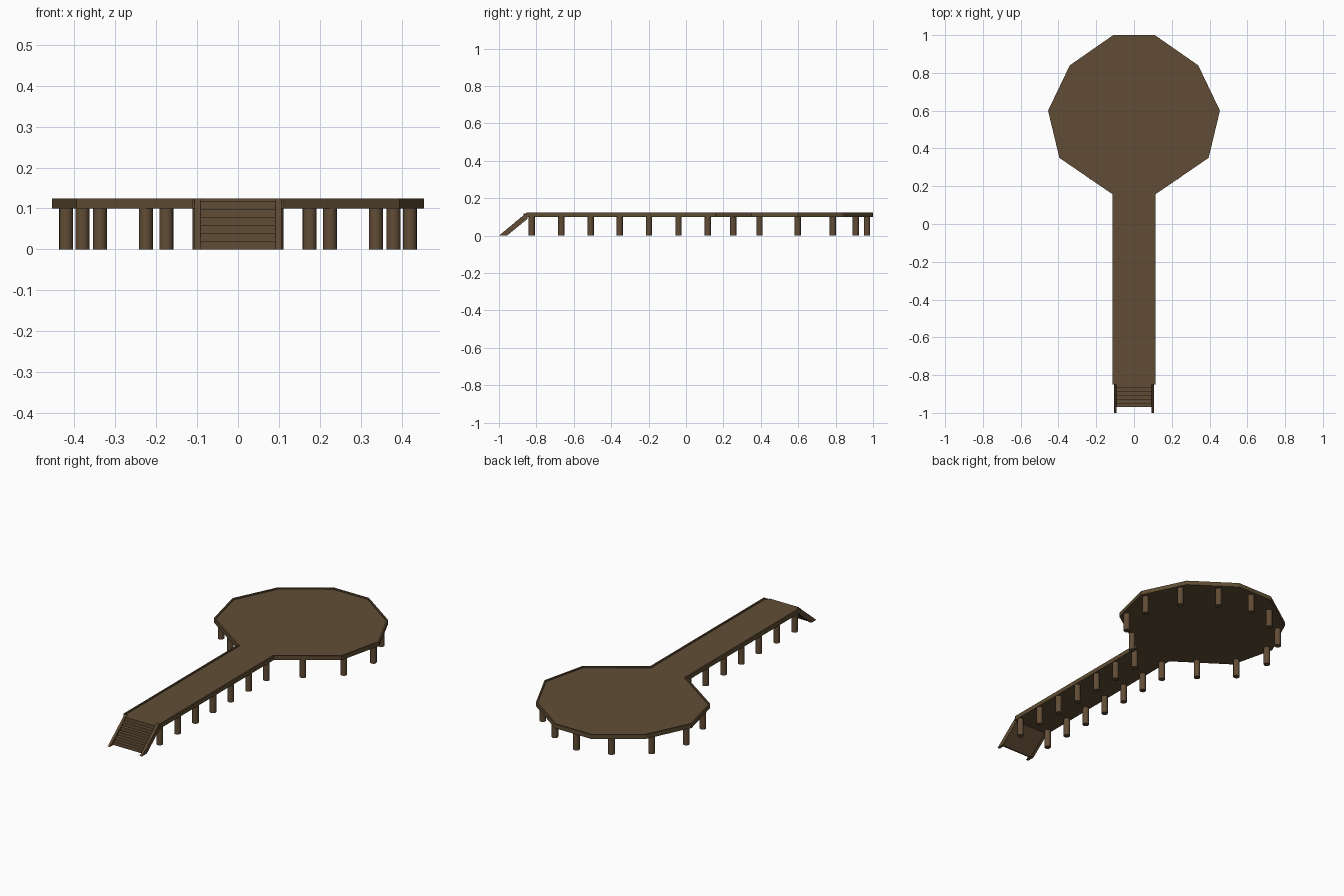
import bpy, bmesh, math
from mathutils import Vector

if "Cube" in bpy.data.objects:
    bpy.data.objects.remove(bpy.data.objects["Cube"])


def material(name, rgb):
    m = bpy.data.materials.new(name)
    m.diffuse_color = (*rgb, 1)
    m.use_nodes = True
    m.node_tree.nodes["Principled BSDF"].inputs["Base Color"].default_value = m.diffuse_color
    return m


WOOD = material("brown_wood", (0.120, 0.073, 0.037))
EDGE = material("olive_brown_wood", (0.112, 0.073, 0.032))


def finish(bm, name, mat):
    bmesh.ops.recalc_face_normals(bm, faces=bm.faces)
    me = bpy.data.meshes.new(name)
    bm.to_mesh(me)
    bm.free()
    ob = bpy.data.objects.new(name, me)
    bpy.context.collection.objects.link(ob)
    me.materials.append(mat)
    return ob


def prism(name, pts, offset, mat):
    """Solid made by sweeping a 3D outline along an offset."""
    bm = bmesh.new()
    face = bm.faces.new([bm.verts.new(p) for p in pts])
    res = bmesh.ops.extrude_face_region(bm, geom=[face], use_keep_orig=True)
    verts = [v for v in res["geom"] if isinstance(v, bmesh.types.BMVert)]
    bmesh.ops.translate(bm, verts=verts, vec=offset)
    return finish(bm, name, mat)


# Deck outline: right half from walkway end to the back, then mirrored
UNDER, FLOOR, TOP = 0.10, 0.117, 0.124
half = [(0.113, -0.85), (0.113, 0.157), (0.395, 0.35),
        (0.455, 0.60), (0.34, 0.84), (0.11, 1.0)]
outer = [Vector(p) for p in half + [(-x, y) for x, y in reversed(half)]]


def inset_path(path, d):
    """Mitred inward offset of an open counter-clockwise path."""
    dirs = [(b - a).normalized() for a, b in zip(path, path[1:])]
    norms = [Vector((-t.y, t.x)) for t in dirs]
    out = []
    for i, p in enumerate(path):
        a, b = norms[max(i - 1, 0)], norms[min(i, len(norms) - 1)]
        out.append(p + (a + b) * d / (1 + a.dot(b)))
    return out


inner = inset_path(outer, 0.008)
prism("deck_floor", [(p.x, p.y, UNDER) for p in inner], (0, 0, FLOOR - UNDER), WOOD)

# Raised edge board, open towards the stairs
bm = bmesh.new()
rings = []
for o, i in zip(outer, inner):
    rings.append([bm.verts.new((q.x, q.y, z)) for q, z in
                  ((o, UNDER), (o, TOP), (i, TOP), (i, UNDER))])
for a, b in zip(rings, rings[1:]):
    for k in range(4):
        n = (k + 1) % 4
        bm.faces.new((a[k], b[k], b[n], a[n]))
bm.faces.new(rings[0])
bm.faces.new(rings[-1])
finish(bm, "edge_board", EDGE)

# Round support posts
posts = [(0.094, y) for y in (-0.825, -0.667, -0.51, -0.355, -0.198, -0.04, 0.117)]
posts += [(0.225, 0.252), (0.38, 0.393), (0.42, 0.597),
          (0.337, 0.785), (0.175, 0.908)]
spots = [(s * x, y) for x, y in posts for s in (-1, 1)] + [(0, 0.968)]
for x, y in spots:
    bm = bmesh.new()
    bmesh.ops.create_cone(bm, cap_ends=True, segments=16, radius1=0.017,
                          radius2=0.017, depth=UNDER)
    bmesh.ops.translate(bm, verts=bm.verts, vec=(x, y, UNDER / 2))
    for f in bm.faces:
        f.smooth = abs(f.normal.z) < 0.5
    ob = finish(bm, "support_post", WOOD)
    for e in ob.data.edges:
        a, b = (ob.data.vertices[v].co.z for v in e.vertices)
        e.use_edge_sharp = abs(a - b) < 0.001

# Stairs: sawtooth profile with sloping underside
STEPS, Y0, Y1 = 6, -0.97, -0.848
run, rise = (Y1 - Y0) / STEPS, FLOOR / STEPS
profile = []
for i in range(STEPS):
    profile += [(Y0 + i * run, i * rise), (Y0 + i * run, (i + 1) * rise)]
profile += [(Y1, FLOOR), (Y1, FLOOR - rise - 0.002), (Y0 + run * 0.4, 0)]
prism("stair_steps", [(-0.092, y, z) for y, z in profile], (0.184, 0, 0), WOOD)

# Sloping side boards of the stairs
board = [(-1.0, 0), (-0.85, TOP), (-0.848, 0.089), (-0.957, 0)]
for s in (-1, 1):
    prism("stair_side_board", [(s * 0.092, y, z) for y, z in board],
          (s * 0.014, 0, 0), WOOD)
